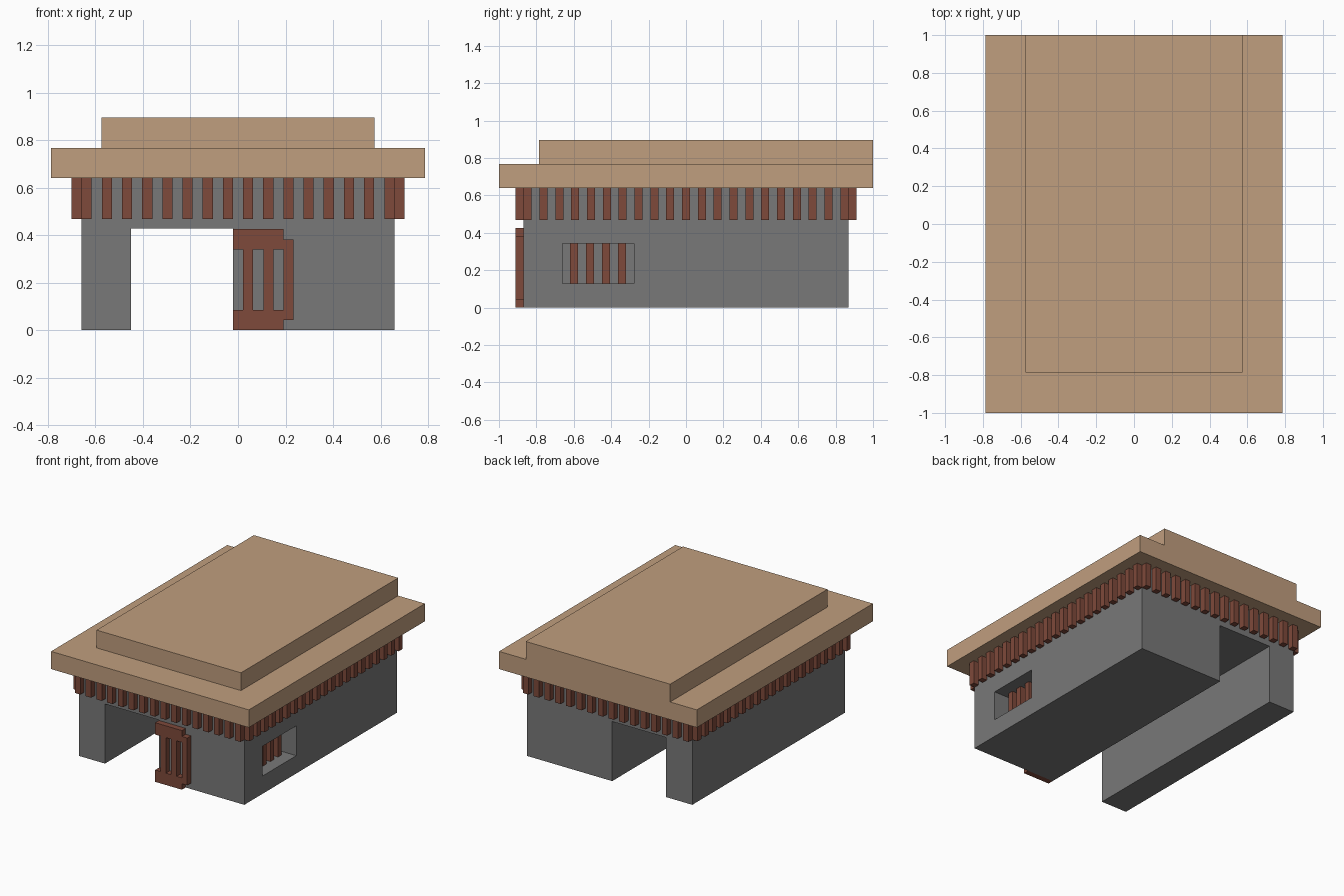
import bpy
import bmesh

if "Cube" in bpy.data.objects:
    bpy.data.objects.remove(bpy.data.objects["Cube"], do_unlink=True)

U = 0.0425  # width of one timber


def material(name, rgb):
    m = bpy.data.materials.new(name)
    m.use_nodes = True
    col = (*rgb, 1.0)
    m.diffuse_color = col
    bsdf = m.node_tree.nodes["Principled BSDF"]
    bsdf.inputs["Base Color"].default_value = col
    bsdf.inputs["Roughness"].default_value = 0.9
    return m


STONE = material("grey stone", (0.190, 0.190, 0.190))
TAN = material("tan roof", (0.527, 0.342, 0.209))
WOOD = material("red brown wood", (0.209, 0.067, 0.043))


def finish(name, bm, mat):
    bmesh.ops.recalc_face_normals(bm, faces=bm.faces)
    me = bpy.data.meshes.new(name)
    bm.to_mesh(me)
    bm.free()
    me.materials.append(mat)
    ob = bpy.data.objects.new(name, me)
    bpy.context.collection.objects.link(ob)
    return ob


def add_box(bm, x0, x1, y0, y1, z0, z1):
    verts = bmesh.ops.create_cube(bm, size=1)["verts"]
    for v in verts:
        v.co = (x1 if v.co.x > 0 else x0,
                y1 if v.co.y > 0 else y0,
                z1 if v.co.z > 0 else z0)


def boxes(name, mat, *bounds):
    bm = bmesh.new()
    for b in bounds:
        add_box(bm, *b)
    return finish(name, bm, mat)


# Walls: arch profile with an off-centre passage, extruded front to back
W, D, EAVE = 0.658, 0.868, 0.64
profile = [(-W, 0), (-0.45, 0), (-0.45, 0.428), (-0.021, 0.428),
           (-0.021, 0), (W, 0), (W, EAVE), (-W, EAVE)]
bm = bmesh.new()
face = bm.faces.new([bm.verts.new((x, -D, z)) for x, z in profile])
ext = bmesh.ops.extrude_face_region(bm, geom=[face])["geom"]
bmesh.ops.translate(bm, vec=(0, 2 * D, 0),
                    verts=[g for g in ext if isinstance(g, bmesh.types.BMVert)])
walls = finish("walls", bm, STONE)

# Window recess cut into the left wall
WIN_BACK = 0.53
cutter = boxes("window_cutter", STONE, (WIN_BACK, 0.8, -0.66, -0.278, 0.128, 0.342))
cutter.hide_render = True
cut = walls.modifiers.new("window", "BOOLEAN")
cut.operation = "DIFFERENCE"
cut.solver = "EXACT"
cut.object = cutter
bpy.context.view_layer.objects.active = walls
bpy.ops.object.modifier_apply(modifier=cut.name)
bpy.data.objects.remove(cutter, do_unlink=True)

# Window bars inside the recess
boxes("window_bars", WOOD, *[
    (WIN_BACK, WIN_BACK + U, y, y + U, 0.128, 0.342)
    for y in (-0.619 + 2 * U * i for i in range(4))])

# Rows of beam ends under the eaves
Z0 = 0.468


def spaced(half, count):
    step = (2 * half - U) / (count - 1)
    return [-half + step * i for i in range(count)]


for name, y in (("front_beam_ends", -D - U), ("back_beam_ends", D)):
    boxes(name, WOOD, *[(x, x + U, y, y + U, Z0, EAVE) for x in spaced(W, 16)])
for name, x in (("right_beam_ends", -W - U), ("left_beam_ends", W)):
    boxes(name, WOOD, *[(x, x + U, y, y + U, Z0, EAVE) for y in spaced(D, 21)])

# Open gate leaf resting against the front wall
gx, gy = -0.021, (-D - U, -D)
boxes("gate", WOOD,
      (gx, gx + 5 * U, *gy, 0, 2 * U),
      (gx, gx + 5 * U, *gy, 8 * U, 10 * U),
      (gx + U, gx + 2 * U, *gy, 2 * U, 8 * U),
      (gx + 3 * U, gx + 4 * U, *gy, 2 * U, 8 * U),
      (gx + 5 * U, gx + 6 * U, *gy, U, 9 * U))

# Roof: wide slab and a smaller tier flush with the back
boxes("roof_slab", TAN, (-0.786, 0.786, -1, 1, EAVE, 0.767))
boxes("roof_tier", TAN, (-0.574, 0.574, -0.786, 1, 0.767, 0.895))
